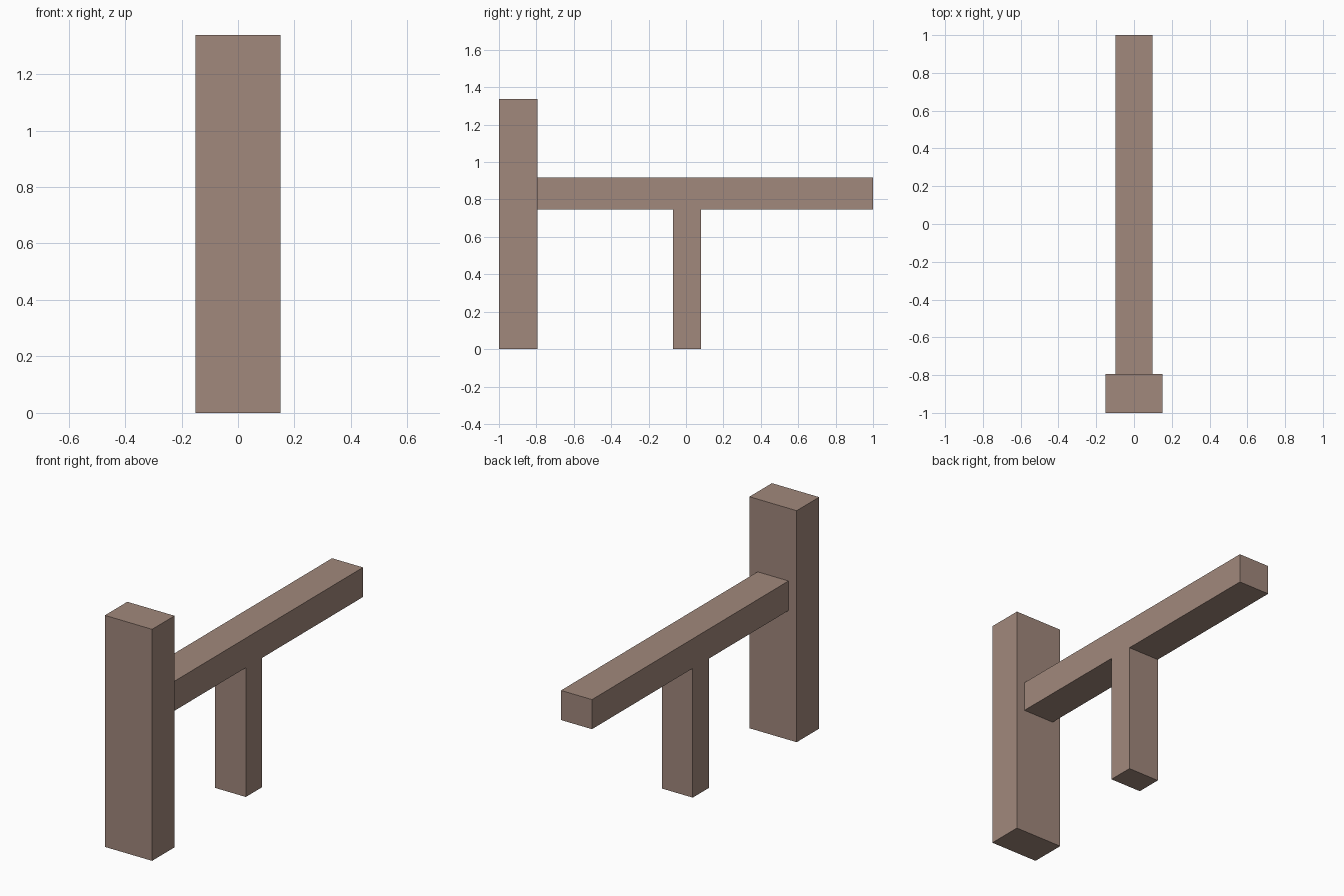
import bpy
import bmesh

if "Cube" in bpy.data.objects:
    bpy.data.objects.remove(bpy.data.objects["Cube"])

wood = bpy.data.materials.new("dusty brown wood")
wood.diffuse_color = (0.356, 0.246, 0.2, 1)
wood.use_nodes = True
wood.node_tree.nodes["Principled BSDF"].inputs["Base Color"].default_value = wood.diffuse_color


def extrude_profile(name, profile, half_width):
    """Extrude a closed (y, z) outline across x, centred on x = 0."""
    bm = bmesh.new()
    face = bm.faces.new([bm.verts.new((-half_width, y, z)) for y, z in profile])
    new = bmesh.ops.extrude_face_region(bm, geom=[face])["geom"]
    verts = [v for v in new if isinstance(v, bmesh.types.BMVert)]
    bmesh.ops.translate(bm, verts=verts, vec=(2 * half_width, 0, 0))
    bmesh.ops.recalc_face_normals(bm, faces=bm.faces)
    mesh = bpy.data.meshes.new(name)
    bm.to_mesh(mesh)
    bm.free()
    mesh.materials.append(wood)
    obj = bpy.data.objects.new(name, mesh)
    bpy.context.collection.objects.link(obj)
    return obj


# Tall thick post at the front
extrude_profile("front_post", [(-1, 0), (-0.795, 0), (-0.795, 1.338), (-1, 1.338)], 0.151)

# Horizontal beam with its supporting leg, one flush T-shaped piece
extrude_profile("beam_and_leg", [
    (-0.795, 0.747), (-0.07, 0.747), (-0.07, 0), (0.08, 0),
    (0.08, 0.747), (1, 0.747), (1, 0.918), (-0.795, 0.918),
], 0.099)
